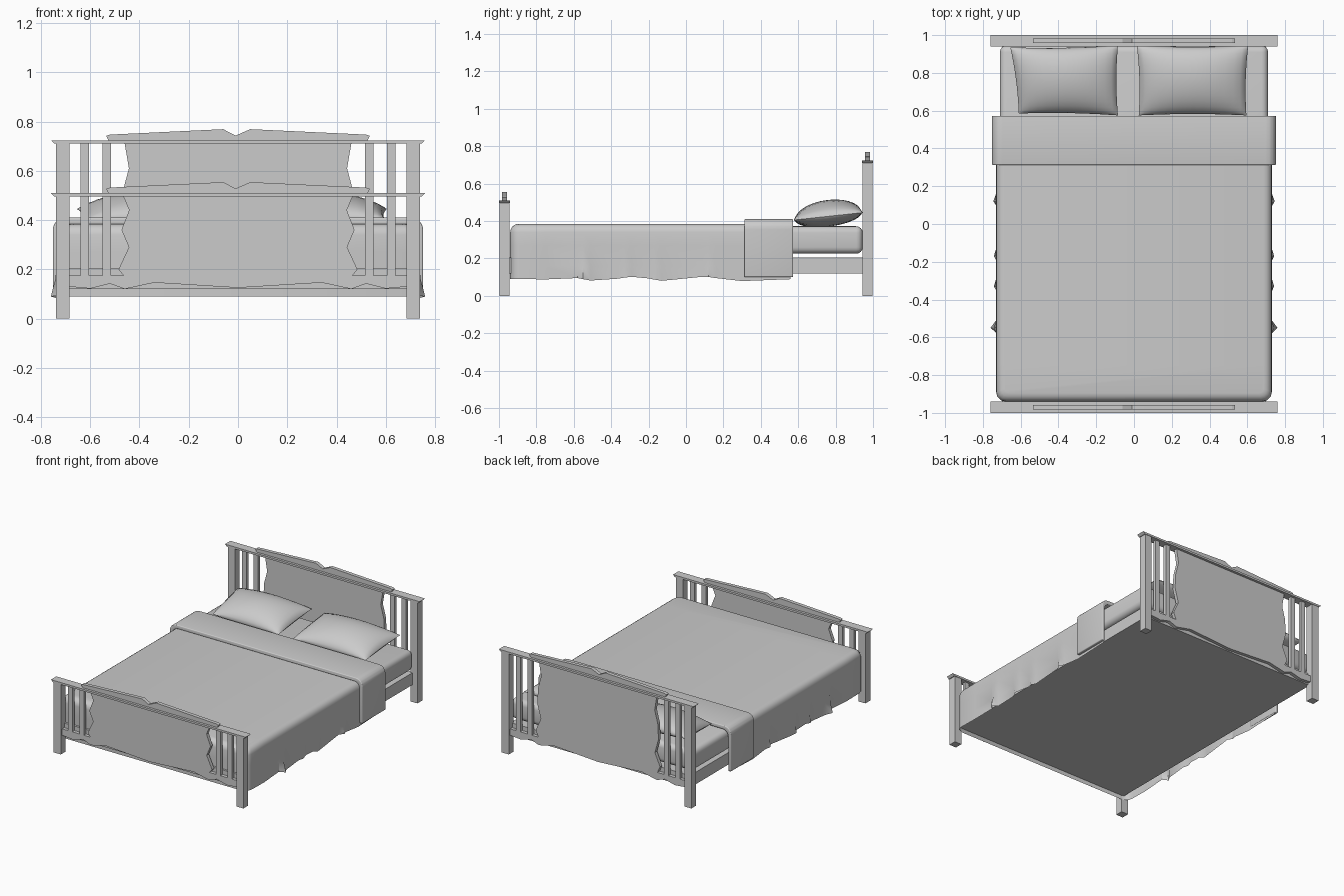
import bpy, bmesh, math

if "Cube" in bpy.data.objects:
    bpy.data.objects.remove(bpy.data.objects["Cube"])


def finish(name, bm, smooth=None):
    bmesh.ops.recalc_face_normals(bm, faces=bm.faces)
    me = bpy.data.meshes.new(name)
    bm.to_mesh(me)
    bm.free()
    ob = bpy.data.objects.new(name, me)
    bpy.context.collection.objects.link(ob)
    if smooth:
        bpy.ops.object.select_all(action='DESELECT')
        ob.select_set(True)
        bpy.context.view_layer.objects.active = ob
        bpy.ops.object.shade_smooth_by_angle(angle=math.radians(smooth))
    return ob


def slab(name, outline, y0, y1, bevel=0.0, smooth=None):
    """Extrude an x-z outline from y0 to y1."""
    bm = bmesh.new()
    f = bm.faces.new([bm.verts.new((x, y0, z)) for x, z in outline])
    ext = bmesh.ops.extrude_face_region(bm, geom=[f])['geom']
    bmesh.ops.translate(bm, vec=(0, y1 - y0, 0),
                        verts=[g for g in ext if isinstance(g, bmesh.types.BMVert)])
    if bevel:
        bmesh.ops.bevel(bm, geom=bm.edges[:], offset=bevel, segments=4,
                        profile=0.5, affect='EDGES')
    return finish(name, bm, smooth)


def box(name, x0, x1, y0, y1, z0, z1, bevel=0.0, smooth=None):
    return slab(name, [(x0, z0), (x1, z0), (x1, z1), (x0, z1)], y0, y1, bevel, smooth)


def end_board(name, yc, top, wave):
    """Posts, cap rail, crest, slats and wavy panel of one bed end."""
    for s, side in ((-1, 'left'), (1, 'right')):
        xs = sorted((s * 0.685, s * 0.74))
        box(f'{name}_{side}_post', *xs, yc - 0.027, yc + 0.027, 0, top)
        for i, x in enumerate((0.533, 0.622)):
            box(f'{name}_{side}_slat_{i}', s * x - 0.017, s * x + 0.017,
                yc - 0.012, yc + 0.012, 0.17, top)
    slab(f'{name}_cap_rail', [(-0.745, top), (0.745, top), (0.76, top + 0.014),
                              (-0.76, top + 0.014)], yc - 0.03, yc + 0.03)
    t = top + 0.012
    slab(f'{name}_crest', [(-0.525, t), (0.525, t), (0.535, t + 0.02), (0.52, t + 0.025),
                           (0.05, t + 0.047), (-0.01, t + 0.021), (-0.06, t + 0.047),
                           (-0.52, t + 0.025), (-0.535, t + 0.02)], yc - 0.013, yc + 0.013)
    half = [(0.34, 0.146), (0.46, 0.12), (0.52, 0.142), (0.60, 0.122), (0.69, 0.13),
            (0.69, 0.175), (0.465, 0.175)] + wave
    outline = [(0, 0.125)] + half + [(-x, z) for x, z in reversed(half)]
    slab(f'{name}_panel', outline, yc - 0.012, yc + 0.012)


end_board('headboard', 0.97, 0.71, [(0.485, 0.22), (0.445, 0.31), (0.473, 0.41),
                                    (0.467, 0.52), (0.443, 0.61), (0.46, 0.71)])
end_board('footboard', -0.97, 0.495, [(0.485, 0.20), (0.443, 0.29), (0.473, 0.36),
                                      (0.442, 0.44), (0.465, 0.495)])

# Bed base with side rails, and mattress
box('bed_base', -0.70, 0.70, -0.955, 0.955, 0.12, 0.205)
box('mattress', -0.71, 0.71, -0.92, 0.945, 0.225, 0.372, 0.035, 40)


# Blanket: stacked U-shaped rings, flared into small folds at the hem
def blanket():
    folds = [0.12, -0.17, -0.33, -0.55]
    hw, foot, head, r = 0.73, -0.94, 0.56, 0.045
    side = [(head, 0), (0.3, 0)]
    for i, y in enumerate(folds):
        side += [(y + 0.04, 0), (y, (0.015, 0.012, 0.012, 0.03)[i]), (y - 0.03, -0.006)]
    side.append((-0.75, 0))
    levels = [(0.09, 0, 1), (0.16, 0, 0.4), (0.27, 0, 0)]
    levels += [(0.385 - r + r * math.sin(a), r * (1 - math.cos(a)), 0)
               for a in [math.radians(d) for d in (0, 22, 45, 67, 90)]]
    bm = bmesh.new()
    rings = []
    for z, inset, flare in levels:
        half = [(hw - inset + f * flare, y, z + flare * (0.012 * math.sin(17 * y)))
                for y, f in side]
        c = 0.05 - inset * 0.6
        for d in (0, 30, 60, 90):
            a = math.radians(d)
            half.append((hw - inset - c + c * math.cos(a),
                         foot + inset + c - c * math.sin(a), z))
        pts = half + [(-x, y, zz) for x, y, zz in reversed(half)]
        rings.append([bm.verts.new(p) for p in pts])
    for a, b in zip(rings, rings[1:]):
        for i in range(len(a) - 1):
            bm.faces.new((a[i], a[i + 1], b[i + 1], b[i]))
    bm.faces.new(rings[-1])
    return finish('blanket', bm, 35)


blanket()


# Turned-down blanket fold: rounded arch section
def arch(hw, top, r):
    pts = [(hw, 0.10)]
    pts += [(hw - r + r * math.cos(math.radians(d)), top - r + r * math.sin(math.radians(d)))
            for d in (0, 22, 45, 67, 90)]
    return pts + [(-x, z) for x, z in reversed(pts)]


slab('blanket_fold', arch(0.752, 0.41, 0.05) + arch(0.728, 0.383, 0.04)[::-1],
     0.312, 0.573, 0.006, 40)


# Pillows: puffed quads with pinched corners
def pillow(name, corners, n=14):
    (ax, ay), (bx, by), (cx, cy), (dx, dy) = corners
    bm = bmesh.new()
    for sign, h in ((1, 0.088), (-1, 0.055)):
        grid = []
        for j in range(n + 1):
            row = []
            for i in range(n + 1):
                u, v = (-math.cos(math.pi * k / n) for k in (i, j))
                p = u * (1 - 0.035 * (1 - u * u) - 0.03 * (1 - v * v))
                q = v * (1 - 0.04 * (1 - u * u))
                s, t = (p + 1) / 2, (q + 1) / 2
                x = (1 - t) * ((1 - s) * ax + s * bx) + t * ((1 - s) * dx + s * cx)
                y = (1 - t) * ((1 - s) * ay + s * by) + t * ((1 - s) * dy + s * cy)
                puff = max(0, (1 - u * u) * (1 - v * v)) ** 0.5
                row.append(bm.verts.new((x, y, 0.405 + 0.04 * t + sign * h * puff)))
            grid.append(row)
        for j in range(n):
            for i in range(n):
                bm.faces.new((grid[j][i], grid[j][i + 1], grid[j + 1][i + 1], grid[j + 1][i]))
    bmesh.ops.remove_doubles(bm, verts=bm.verts, dist=0.0002)
    return finish(name, bm, 50)


pillow('left_pillow', [(-0.61, 0.585), (-0.085, 0.575), (-0.085, 0.945), (-0.655, 0.935)])
pillow('right_pillow', [(0.025, 0.575), (0.595, 0.575), (0.605, 0.945), (0.015, 0.945)])
